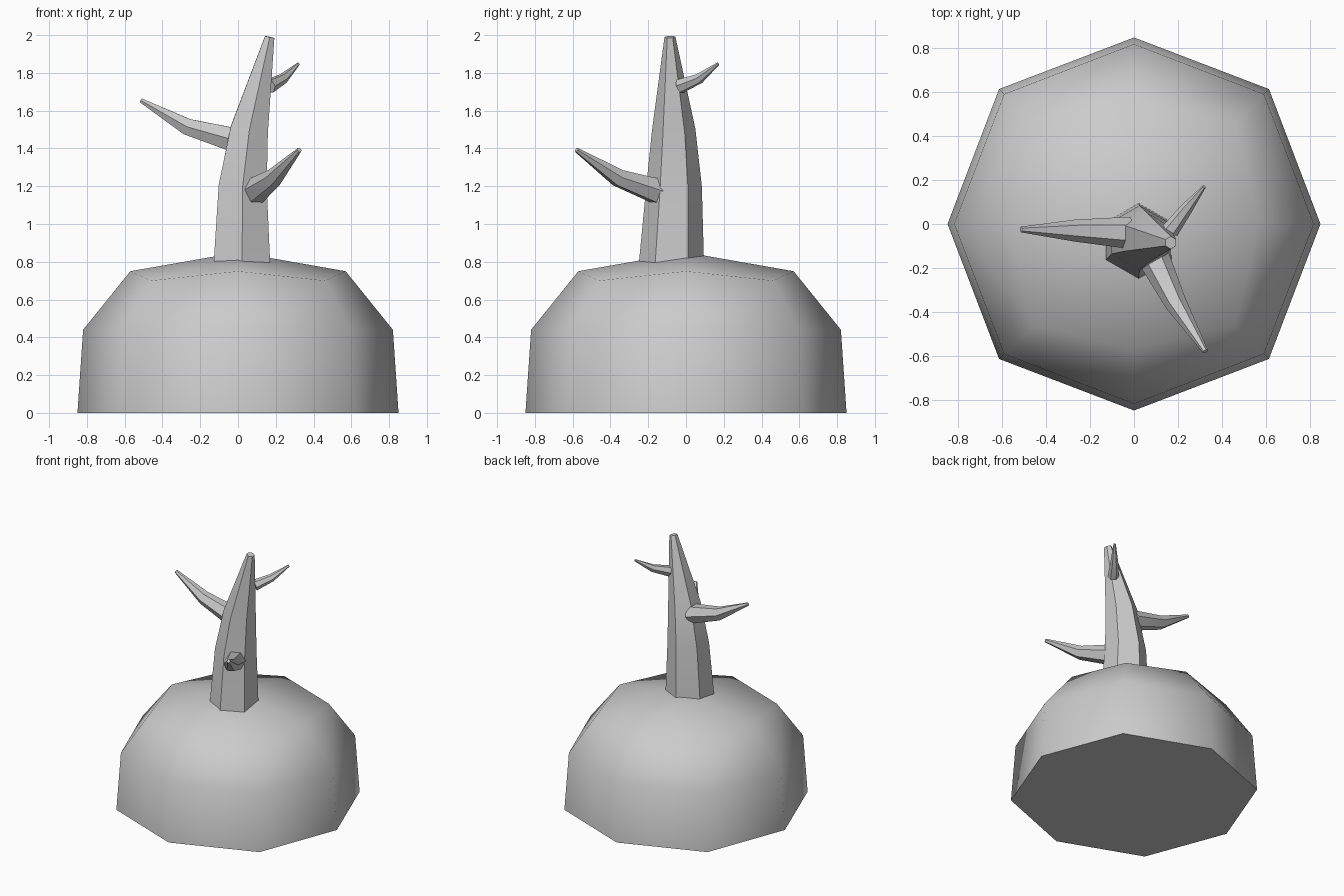
import bpy, bmesh, math
from mathutils import Vector

if "Cube" in bpy.data.objects:
    bpy.data.objects.remove(bpy.data.objects["Cube"])


def finish(name, bm, angle):
    bmesh.ops.recalc_face_normals(bm, faces=bm.faces)
    mesh = bpy.data.meshes.new(name)
    bm.to_mesh(mesh)
    bm.free()
    ob = bpy.data.objects.new(name, mesh)
    bpy.context.collection.objects.link(ob)
    bpy.ops.object.select_all(action='DESELECT')
    ob.select_set(True)
    bpy.context.view_layer.objects.active = ob
    bpy.ops.object.shade_smooth_by_angle(angle=math.radians(angle))
    return ob


def bridge(bm, a, b):
    n = len(a)
    for i in range(n):
        bm.faces.new((a[i], a[(i + 1) % n], b[(i + 1) % n], b[i]))


def limb(name, path, ref, sides=6):
    """Tapered tube through (x, y, z, radius) points."""
    bm = bmesh.new()
    pts = [Vector(p[:3]) for p in path]
    rings = []
    for i, p in enumerate(pts):
        t = (pts[min(i + 1, len(pts) - 1)] - pts[max(i - 1, 0)]).normalized()
        u = t.cross(Vector(ref)).normalized()
        v = t.cross(u)
        r = path[i][3]
        rings.append([bm.verts.new(p + r * (u * math.cos(k * math.tau / sides)
                                            + v * math.sin(k * math.tau / sides)))
                      for k in range(sides)])
    for a, b in zip(rings, rings[1:]):
        bridge(bm, a, b)
    bm.faces.new(rings[0])
    bm.faces.new(rings[-1])
    return finish(name, bm, 50)


# Mound: eight-sided dome with a four-quad cap
bm = bmesh.new()
rings = []
# (axis radius, corner offset, axis height, corner height)
for ra, c, za, zc in ((0.85, 0.615, 0, 0), (0.82, 0.592, 0.44, 0.44),
                      (0.57, 0.46, 0.75, 0.70)):
    ring = []
    for k in range(8):
        r, z = (c * math.sqrt(2), zc) if k % 2 else (ra, za)
        a = k * math.pi / 4
        ring.append(bm.verts.new((r * math.cos(a), r * math.sin(a), z)))
    rings.append(ring)
for a, b in zip(rings, rings[1:]):
    bridge(bm, a, b)
bm.faces.new(rings[0])
apex = bm.verts.new((0, 0, 0.85))
top = rings[-1]
for k in range(0, 8, 2):
    bm.faces.new((apex, top[k], top[k + 1], top[(k + 2) % 8]))
finish("mound", bm, 60)

# Trunk
limb("trunk", [(0.02, -0.08, 0.70, 0.178), (0.025, -0.063, 1.20, 0.147),
               (0.06, -0.065, 1.50, 0.115), (0.168, -0.085, 1.99, 0.029)], (1, 0, 0))

# Branches
branches = {
    "left_branch": [(-0.02, -0.04, 1.445, 0.073), (-0.27, -0.03, 1.515, 0.05),
                    (-0.515, -0.025, 1.655, 0.013)],
    "front_branch": [(0.09, -0.155, 1.175, 0.073), (0.19, -0.36, 1.245, 0.05),
                     (0.325, -0.58, 1.392, 0.013)],
    "back_branch": [(0.165, -0.03, 1.73, 0.04), (0.24, 0.07, 1.77, 0.028),
                    (0.32, 0.17, 1.848, 0.008)],
}
for name, path in branches.items():
    limb(name, path, (0, 0, 1))
